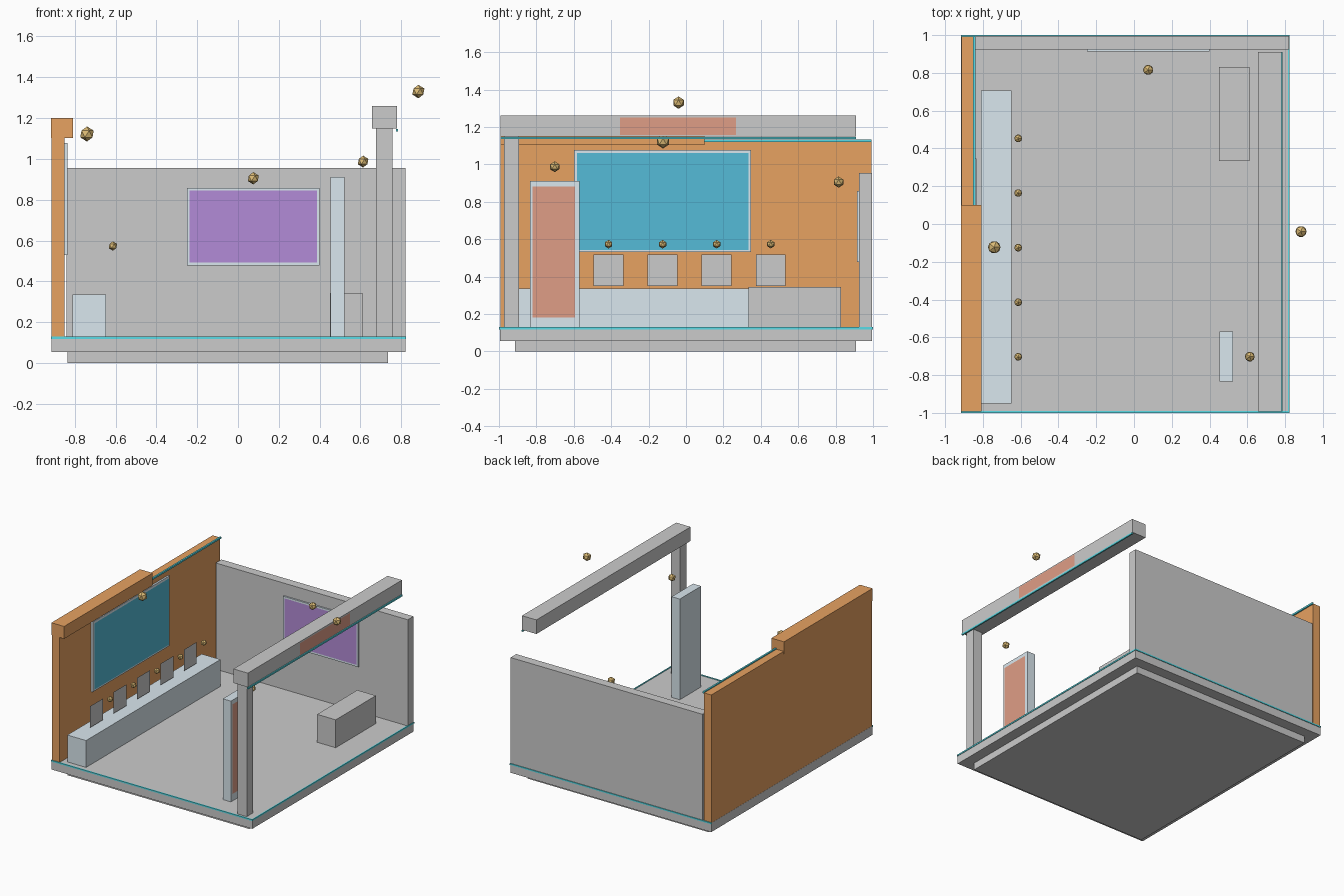
import bpy

if "Cube" in bpy.data.objects:
    bpy.data.objects.remove(bpy.data.objects["Cube"])


def material(name, rgb):
    m = bpy.data.materials.new(name)
    m.diffuse_color = (*rgb, 1)
    m.use_nodes = True
    m.node_tree.nodes["Principled BSDF"].inputs["Base Color"].default_value = m.diffuse_color
    return m


ORANGE = material("orange_paint", (0.80, 0.36, 0.12))
TEAL = material("teal_screen", (0.09, 0.50, 0.68))
PURPLE = material("purple_screen", (0.45, 0.26, 0.68))
PALE = material("pale_blue", (0.70, 0.80, 0.86))
TRIM = material("cyan_trim", (0.10, 0.72, 0.80))
RED = material("red_panel", (0.74, 0.34, 0.24))
GOLD = material("gold_lamp", (0.72, 0.50, 0.18))
FLOOR = material("floor_grey", (0.66, 0.66, 0.69))


def finish(ob, name, mat):
    ob.name = name
    if mat:
        ob.data.materials.append(mat)
    return ob


def box(name, x, y, z, mat=None):
    """Box given by its (min, max) range on each axis."""
    mid = [(a + b) / 2 for a, b in (x, y, z)]
    bpy.ops.mesh.primitive_cube_add(size=1, location=mid)
    ob = bpy.context.object
    ob.scale = [b - a for a, b in (x, y, z)]
    bpy.ops.object.transform_apply(location=False, rotation=False, scale=True)
    return finish(ob, name, mat)


def panel_x(name, x, y, z, mat=None):
    """Thin sheet facing +x."""
    me = bpy.data.meshes.new(name)
    me.from_pydata([(x, y[0], z[0]), (x, y[1], z[0]), (x, y[1], z[1]), (x, y[0], z[1])],
                   [], [(0, 1, 2, 3)])
    ob = bpy.data.objects.new(name, me)
    bpy.context.collection.objects.link(ob)
    return finish(ob, name, mat)


def panel_y(name, y, x, z, mat=None):
    """Thin sheet facing -y."""
    me = bpy.data.meshes.new(name)
    me.from_pydata([(x[0], y, z[0]), (x[1], y, z[0]), (x[1], y, z[1]), (x[0], y, z[1])],
                   [], [(0, 1, 2, 3)])
    ob = bpy.data.objects.new(name, me)
    bpy.context.collection.objects.link(ob)
    return finish(ob, name, mat)


def lamp(name, loc, r):
    bpy.ops.mesh.primitive_ico_sphere_add(subdivisions=1, radius=r, location=loc)
    return finish(bpy.context.object, name, GOLD)


# Base and floor with edge trim
box("plinth", (-0.835, 0.735), (-0.913, 0.91), (0, 0.055))
box("floor_slab", (-0.915, 0.82), (-0.995, 0.995), (0.055, 0.125), FLOOR)
for name, y in (("front_floor_trim", -0.995), ("back_floor_trim", 0.995)):
    box(name, (-0.917, 0.824), (y - 0.005, y + 0.005), (0.118, 0.129), TRIM)
box("right_floor_trim", (0.815, 0.824), (-0.995, 0.995), (0.118, 0.129), TRIM)

# Walls
box("left_wall", (-0.914, -0.849), (-0.993, 0.993), (0.125, 1.125), ORANGE)
box("left_wall_cap", (-0.917, -0.808), (-0.993, 0.10), (1.103, 1.20), ORANGE)
box("left_wall_trim", (-0.852, -0.839), (0.10, 0.993), (1.12, 1.133), TRIM)
box("back_wall", (-0.84, 0.82), (0.925, 0.995), (0.125, 0.955))

# Framed screens
box("left_screen_frame", (-0.849, -0.835), (-0.60, 0.347), (0.53, 1.077), PALE)
panel_x("left_screen", -0.833, (-0.583, 0.335), (0.543, 1.06), TEAL)
box("back_screen_frame", (-0.25, 0.40), (0.913, 0.925), (0.477, 0.858), PALE)
panel_y("back_screen", 0.911, (-0.237, 0.388), (0.492, 0.845), PURPLE)

# Counter with display cards and small lamps
box("counter", (-0.81, -0.648), (-0.95, 0.708), (0.125, 0.335), PALE)
for i in range(5):
    y = -0.703 + 0.289 * i
    panel_x(f"display_card_{i + 1}", -0.73, (y - 0.08, y + 0.08), (0.35, 0.517))
    lamp(f"small_lamp_{i + 1}", (-0.613, y, 0.573), 0.023)

# Post, overhead beam and sign
box("post", (0.677, 0.757), (-0.973, -0.893), (0.125, 1.15))
box("beam", (0.656, 0.78), (-0.993, 0.91), (1.15, 1.26))
box("beam_trim", (0.774, 0.785), (-0.993, 0.91), (1.135, 1.147), TRIM)
panel_x("beam_sign", 0.783, (-0.353, 0.267), (1.157, 1.25), RED)

# Freestanding cabinet and low box
box("cabinet", (0.453, 0.523), (-0.835, -0.57), (0.125, 0.912), PALE)
panel_x("cabinet_front", 0.526, (-0.82, -0.593), (0.182, 0.882), RED)
box("low_box", (0.45, 0.611), (0.334, 0.83), (0.125, 0.343))

# Hanging lamps
lamp("left_lamp", (-0.74, -0.123, 1.122), 0.037)
lamp("back_lamp", (0.075, 0.816, 0.905), 0.03)
lamp("beam_lamp", (0.884, -0.04, 1.33), 0.033)
lamp("cabinet_lamp", (0.613, -0.702, 0.987), 0.029)
